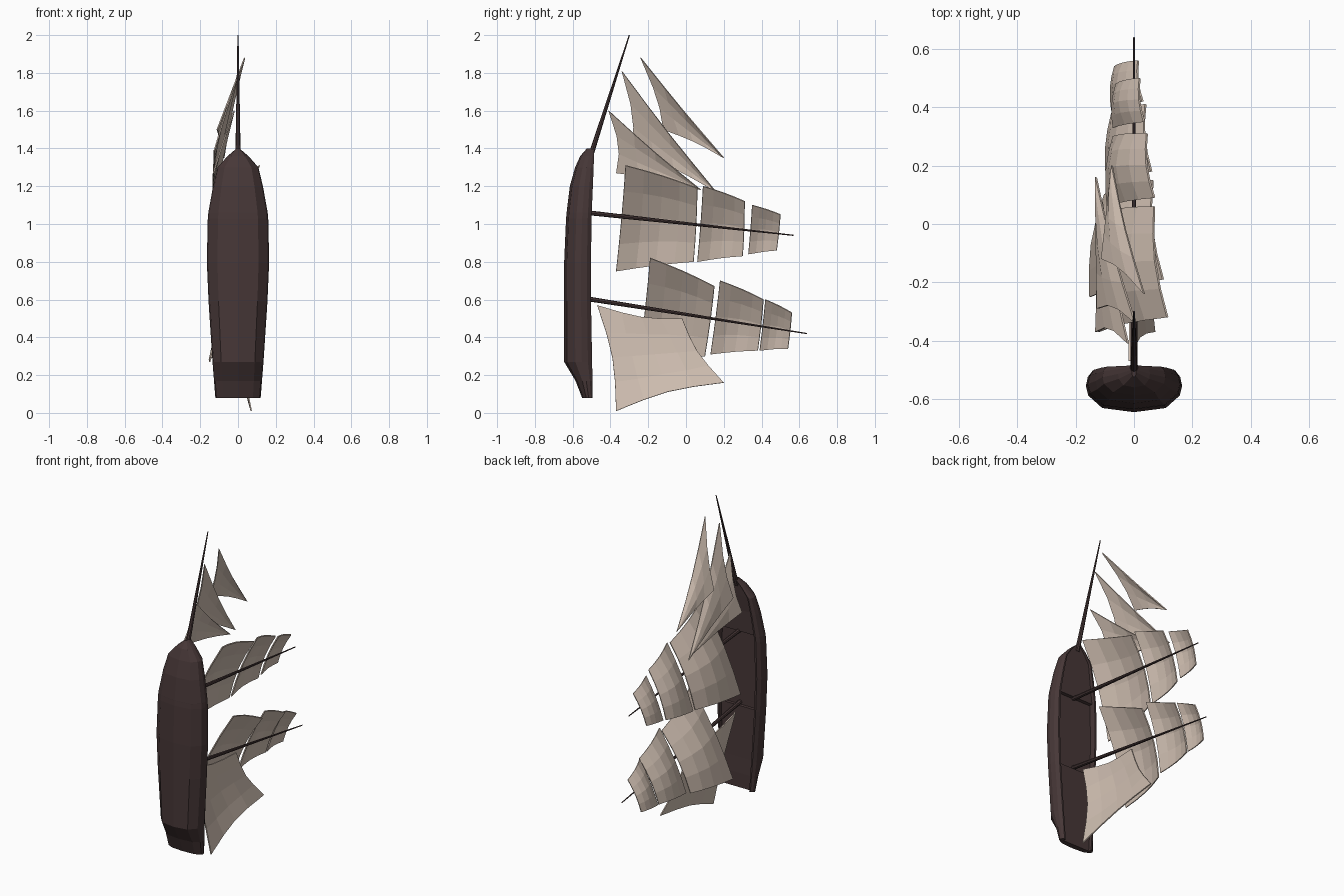
import bpy, bmesh, math
from mathutils import Vector

cube = bpy.data.objects.get("Cube")
if cube:
    bpy.data.objects.remove(cube)


def material(name, rgb):
    m = bpy.data.materials.new(name)
    m.use_nodes = True
    m.diffuse_color = (*rgb, 1)
    m.node_tree.nodes["Principled BSDF"].inputs["Base Color"].default_value = (*rgb, 1)
    m.node_tree.nodes["Principled BSDF"].inputs["Roughness"].default_value = 0.9
    return m


WOOD = material("dark_wood", (0.062, 0.038, 0.038))
CANVAS = material("canvas", (0.64, 0.53, 0.45))


def make_object(name, bm, mat):
    bmesh.ops.recalc_face_normals(bm, faces=bm.faces)
    mesh = bpy.data.meshes.new(name)
    bm.to_mesh(mesh)
    bm.free()
    mesh.materials.append(mat)
    ob = bpy.data.objects.new(name, mesh)
    bpy.context.scene.collection.objects.link(ob)
    return ob


# Hull: lofted stations of (z, half width, keel y, rail y, deck y)
STATIONS = [
    (0.08, 0.12, -0.55, -0.495, -0.515),
    (0.17, 0.127, -0.585, -0.495, -0.515),
    (0.27, 0.135, -0.645, -0.497, -0.52),
    (0.59, 0.156, -0.645, -0.503, -0.525),
    (0.592, 0.156, -0.645, -0.503, -0.54),
    (0.80, 0.165, -0.645, -0.503, -0.54),
    (1.03, 0.16, -0.635, -0.5, -0.54),
    (1.06, 0.157, -0.632, -0.499, -0.54),
    (1.062, 0.157, -0.632, -0.499, -0.52),
    (1.20, 0.132, -0.615, -0.493, -0.515),
    (1.30, 0.108, -0.587, -0.489, -0.505),
    (1.36, 0.055, -0.56, -0.487, -0.5),
    (1.40, 0.008, -0.525, -0.485, -0.495),
]
# Outer side of the cross-section: (share of width, share of height)
SIDE = [(0.0, 0.0), (0.66, 0.1), (0.95, 0.4), (1.0, 0.63), (0.96, 0.85), (0.86, 1.0)]


def hull():
    bm = bmesh.new()
    rings = []
    for z, w, keel, rail, deck in STATIONS:
        half = [(w * a, keel + (rail - keel) * b) for a, b in SIDE]
        half += [(w * 0.79, rail), (w * 0.78, deck), (0, deck)]
        pts = half + [(-x, y) for x, y in reversed(half[1:-1])]
        rings.append([bm.verts.new((x, y, z)) for x, y in pts])
    n = len(rings[0])
    for a, b in zip(rings, rings[1:]):
        for i in range(n):
            j = (i + 1) % n
            bm.faces.new((a[i], a[j], b[j], b[i]))
    bm.faces.new(rings[0])
    bm.faces.new(rings[-1])
    return make_object("hull", bm, WOOD)


# Masts and bowsprit: tapered poles
def spar(name, start, end, r1, r2):
    start, end = Vector(start), Vector(end)
    d = end - start
    bm = bmesh.new()
    bmesh.ops.create_cone(bm, cap_ends=True, segments=8, radius1=r1, radius2=r2, depth=d.length)
    ob = make_object(name, bm, WOOD)
    ob.rotation_euler = d.to_track_quat("Z", "Y").to_euler()
    ob.location = (start + end) / 2


# Sails: patches between four corners, bellied out by a rule
def sail(name, corners, belly, nu, nv, concave=0.0):
    bf, ba, tf, ta = (Vector(c) for c in corners)
    centre = (bf + ba + tf + ta) / 4
    bm = bmesh.new()
    grid = []
    for j in range(nv + 1):
        v = j / nv
        row = []
        for i in range(nu + 1):
            u = i / nu
            p = bf.lerp(ba, u).lerp(tf.lerp(ta, u), v)
            across = math.sin(math.pi * u)
            up = math.sin(math.pi * v)
            p += Vector(belly) * (0.35 * across + 0.3 * up + 0.35 * across * up)
            # pull the edge middles inward
            edge = max(across * abs(2 * v - 1), up * abs(2 * u - 1))
            p += (centre - p) * concave * edge
            row.append(bm.verts.new(p))
        grid.append(row)
    for a, b in zip(grid, grid[1:]):
        for i in range(nu):
            bm.faces.new((a[i], a[i + 1], b[i + 1], b[i]))
    bmesh.ops.remove_doubles(bm, verts=bm.verts, dist=0.0005)
    ob = make_object(name, bm, CANVAS)
    mod = ob.modifiers.new("thickness", "SOLIDIFY")
    mod.thickness = 0.007
    mod.offset = 0


hull()
spar("fore_mast", (0, -0.54, 1.062), (0, 0.57, 0.94), 0.013, 0.003)
spar("main_mast", (0, -0.54, 0.607), (0, 0.64, 0.42), 0.013, 0.003)
spar("bowsprit", (0, -0.505, 1.36), (0, -0.3, 2.0), 0.014, 0.003)

# Square sails: foot fore, foot aft, head fore, head aft
SQUARE = {
    "fore_course": [(0.115, -0.32, 1.31), (-0.12, -0.37, 0.75), (0.07, 0.06, 1.19), (-0.09, 0.04, 0.80)],
    "fore_topsail": [(0.07, 0.09, 1.20), (-0.09, 0.06, 0.80), (0.045, 0.31, 1.12), (-0.07, 0.30, 0.83)],
    "fore_topgallant": [(0.035, 0.35, 1.10), (-0.07, 0.33, 0.84), (0.02, 0.50, 1.05), (-0.06, 0.48, 0.86)],
    "main_course": [(0.10, -0.19, 0.82), (-0.15, -0.25, 0.27), (0.065, 0.15, 0.67), (-0.10, 0.10, 0.30)],
    "main_topsail": [(0.06, 0.18, 0.70), (-0.09, 0.13, 0.31), (0.04, 0.41, 0.60), (-0.075, 0.38, 0.33)],
    "main_topgallant": [(0.03, 0.42, 0.60), (-0.075, 0.39, 0.33), (0.015, 0.56, 0.53), (-0.065, 0.54, 0.34)],
}
for name, corners in SQUARE.items():
    size = (Vector(corners[0]) - Vector(corners[1])).length
    sail(name, corners, (-0.11 * size, 0.02 * size, 0.03 * size), 4, 4)

# Gaff sail behind the main mast
sail("spanker", [(-0.015, -0.47, 0.57), (0.07, -0.37, 0.01), (0, -0.02, 0.50), (0.04, 0.20, 0.16)],
     (-0.03, 0, 0), 4, 4, 0.12)

# Triangular headsails: tack, clew, head
JIBS = {
    "outer_jib": [(0.035, -0.24, 1.88), (-0.11, -0.12, 1.50), (-0.075, 0.20, 1.35)],
    "middle_jib": [(0.005, -0.34, 1.81), (-0.125, -0.29, 1.39), (-0.13, 0.16, 1.17)],
    "inner_jib": [(-0.02, -0.41, 1.60), (-0.13, -0.37, 1.27), (-0.11, 0.08, 1.18)],
}
for name, (tack, clew, head) in JIBS.items():
    sail(name, [tack, clew, head, head], (-0.02, 0, 0), 3, 4, 0.14)
